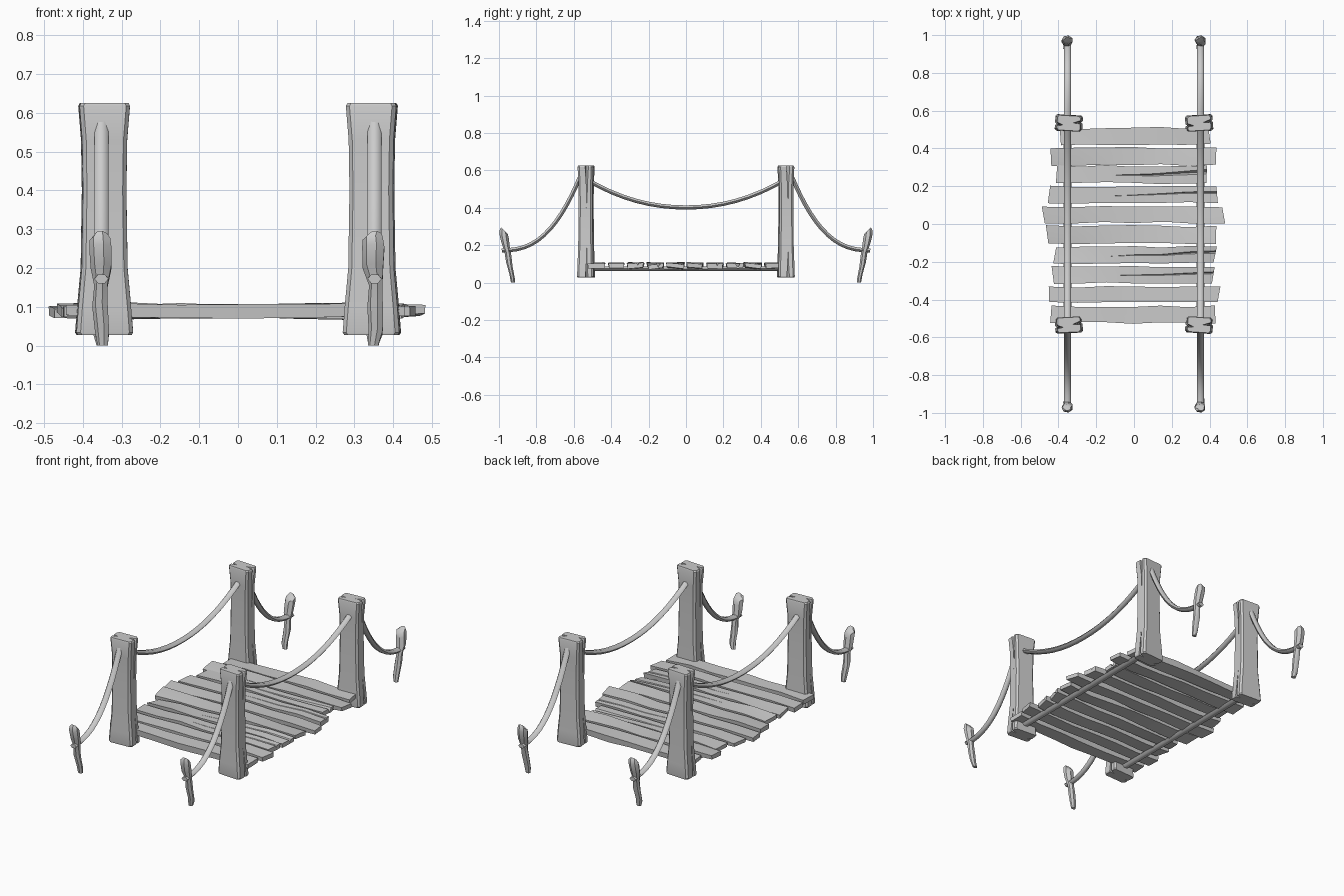
import bpy, bmesh, math, random
from mathutils import Vector

if "Cube" in bpy.data.objects:
    bpy.data.objects.remove(bpy.data.objects["Cube"])

random.seed(7)
J = random.uniform


def loft(name, rings, angle=30):
    """Skin a list of equal-length rings into a closed, capped mesh."""
    bm = bmesh.new()
    vs = [[bm.verts.new(p) for p in r] for r in rings]
    n = len(vs[0])
    for a, b in zip(vs, vs[1:]):
        for i in range(n):
            k = (i + 1) % n
            bm.faces.new((a[i], a[k], b[k], b[i]))
    bm.faces.new(vs[0])
    bm.faces.new(vs[-1])
    bmesh.ops.remove_doubles(bm, verts=bm.verts, dist=0.0004)
    bmesh.ops.recalc_face_normals(bm, faces=bm.faces)
    me = bpy.data.meshes.new(name)
    bm.to_mesh(me)
    bm.free()
    ob = bpy.data.objects.new(name, me)
    bpy.context.collection.objects.link(ob)
    bpy.ops.object.select_all(action='DESELECT')
    ob.select_set(True)
    bpy.context.view_layer.objects.active = ob
    bpy.ops.object.shade_smooth_by_angle(angle=math.radians(angle))
    return ob


def rope(name, x, path, rx=0.018, rn=0.013, sides=6):
    """Six-sided rope following (y, z) points at constant x."""
    rings = []
    for i, p in enumerate(path):
        a, b = path[max(i - 1, 0)], path[min(i + 1, len(path) - 1)]
        t = Vector((b[0] - a[0], b[1] - a[1])).normalized()
        ring = []
        for s in range(sides):
            w = 2 * math.pi * s / sides
            c, d = rx * math.cos(w), rn * math.sin(w)
            ring.append((x + c, p[0] - t.y * d, p[1] + t.x * d))
        rings.append(ring)
    return loft(name, rings, 65)


def post(name, x, y, turn):
    """Waisted timber post with split grain at both ends."""
    rings = []
    # z, half width x, half depth y, crack depth
    for z, w, d, c in [(0.027, .069, .042, .03), (.034, .073, .044, .03), (.10, .068, .042, .012),
                       (.20, .059, .039, 0), (.40, .056, .037, 0), (.53, .058, .038, .015),
                       (.618, .065, .042, .04), (.625, .061, .039, .04)]:
        o, g = 0.010, c * 0.22
        sec = [(-w + o, -d), (w - o, -d), (w, -d + o), (w, .008 - g), (w - c, .002), (w, .008 + g),
               (w, d - o), (w - o, d), (-w + o, d), (-w, d - o), (-w, -.008 + g),
               (-w + c * .8, -.012), (-w, -.008 - g), (-w, -d + o)]
        ca, sa = math.cos(turn), math.sin(turn)
        rings.append([(x + px * ca - py * sa, y + px * sa + py * ca, z) for px, py in sec])
    return loft(name, rings)


def stake(name, x, side):
    """Leaning, roughly carved ground peg with a swollen head."""
    rings = []
    # y, z, radius x, radius y
    for y, z, rx, ry in [(.925, 0, .014, .011), (.93, .035, .019, .015), (.945, .10, .021, .018),
                         (.952, .155, .018, .019), (.964, .20, .028, .023), (.973, .25, .030, .026),
                         (.974, .272, .028, .022), (.976, .284, .018, .012)]:
        dx = J(-.004, .004)
        rings.append([(x + dx + rx * math.cos(a), side * (y + ry * math.sin(a)), z + .012 * math.sin(a) * (z > .01))
                      for a in [2 * math.pi * (s + .5) / 7 for s in range(7)]])
    return loft(name, rings, 35)


def plank(name, x0, x1, y0, y1, crack):
    """Warped board; an optional split opens towards its right end."""
    rings = []
    skew = [J(-.018, .018), J(-.018, .018)]
    tilt = J(-.006, .006)
    n = 6
    for i in range(n + 1):
        f = i / n
        xa = x0 + (x1 - x0) * f
        a, b = y0 + J(-.004, .007), y1 + J(-.007, .004)
        k = skew[0] if i == 0 else skew[1] if i == n else 0
        tw = tilt * (2 * f - 1)
        end = .004 if i in (0, n) else 0
        zb, zt = .073 + end + J(-.003, .003), .106 - end + J(-.004, .003)
        m = a + (b - a) * (.3 + .35 * f)
        g = crack * max(0, f - .35) * .016
        h = crack * max(0, f - .35) * .036
        sec = [(a + .004, zb - tw), (b - .004, zb + tw), (b, zt + tw), (m + g, zt),
               (m, zt - h), (m - g, zt), (a, zt - tw)]
        rings.append([(xa + k * ((y - a) / (b - a) - .5), y, z) for y, z in sec])
    return loft(name, rings)


# Deck boards: x start, x end, y start, y end, split amount
boards = [(-.39, .40, .42, .51, 0), (-.44, .435, .31, .405, 0), (-.41, .385, .215, .31, 1.2),
          (-.45, .44, .11, .20, .5), (-.48, .475, .005, .095, 0), (-.46, .435, -.105, -.01, 0),
          (-.42, .43, -.21, -.12, .7), (-.43, .42, -.315, -.225, .5), (-.45, .45, -.415, -.33, 0),
          (-.44, .43, -.525, -.435, 0)]
for i, b in enumerate(boards):
    plank(f"deck_plank_{i + 1}", *b)

turns = {(-1, -1): .05, (1, -1): -.07, (-1, 1): -.06, (1, 1): .06}
for sx, lr in ((-1, "left"), (1, "right")):
    rx = sx * .352
    # Sagging hand rope between the posts, and the carrier rope under the deck
    ys = [-.535 + 1.07 * i / 16 for i in range(17)]
    rope(f"hand_rope_{lr}", rx, [(y, .402 + .132 * (abs(y) / .5) ** 2.1) for y in ys])
    rope(f"deck_rope_{lr}", rx, [(-.55, .06), (-.49, .075), (0, .074), (.49, .075), (.55, .06)], .022, .014)
    for sy, fb in ((-1, "front"), (1, "back")):
        post(f"{fb}_{lr}_post", sx * .345, sy * .534, turns[sx, sy])
        # Anchor rope from post to ground peg
        ts = [(i / 14) ** 1.35 for i in range(15)]
        rope(f"{fb}_{lr}_anchor_rope", rx,
             [(sy * (.558 + .427 * t), .172 + .405 * (1 - t) ** 2.6 + .01 * (1 - t)) for t in ts])
        stake(f"{fb}_{lr}_stake", rx, sy)
